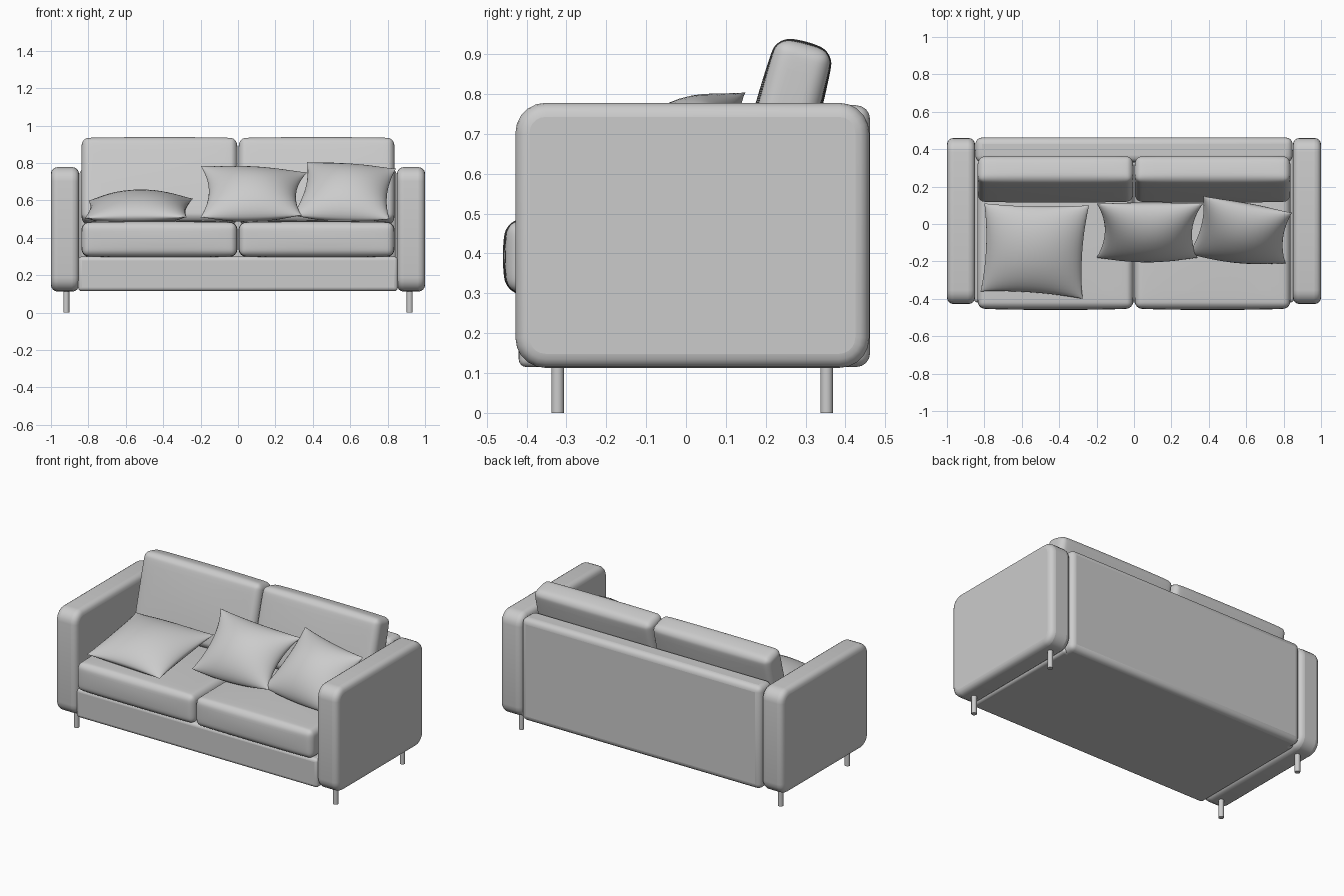
import bpy, bmesh, math
from mathutils import Vector

if "Cube" in bpy.data.objects:
    bpy.data.objects.remove(bpy.data.objects["Cube"])


def finish(name, bm, angle=50):
    bmesh.ops.recalc_face_normals(bm, faces=bm.faces)
    mesh = bpy.data.meshes.new(name)
    bm.to_mesh(mesh)
    bm.free()
    ob = bpy.data.objects.new(name, mesh)
    bpy.context.collection.objects.link(ob)
    bpy.ops.object.select_all(action='DESELECT')
    ob.select_set(True)
    bpy.context.view_layer.objects.active = ob
    bpy.ops.object.shade_smooth_by_angle(angle=math.radians(angle))
    return ob


def soft_box(name, lo, hi, r, side_r=0, puff=(0, 0, 0), tilt=0):
    """Upholstered block: optional large side-profile radius, puffed faces, rounded rims."""
    lo, hi = Vector(lo), Vector(hi)
    half = (hi - lo) / 2
    bm = bmesh.new()
    bmesh.ops.create_cube(bm, size=2)
    if any(puff):
        bmesh.ops.subdivide_edges(bm, edges=bm.edges[:], cuts=1, use_grid_fill=True)
    for v in bm.verts:
        flat = [i for i in range(3) if abs(v.co[i]) > 0.9]
        co = Vector([v.co[i] * half[i] for i in range(3)])
        if len(flat) == 1:
            co[flat[0]] += math.copysign(puff[flat[0]], co[flat[0]])
        v.co = co
    if side_r:
        along = [e for e in bm.edges
                 if abs(e.verts[0].co.x - e.verts[1].co.x) > 0.01]
        bmesh.ops.bevel(bm, geom=along, offset=side_r, segments=5, profile=0.5,
                        affect='EDGES')
    ob = finish(name, bm)
    bev = ob.modifiers.new("round", 'BEVEL')
    bev.width, bev.segments = r, 4
    bev.limit_method, bev.angle_limit = 'ANGLE', math.radians(50)
    if any(puff):
        sub = ob.modifiers.new("soft", 'SUBSURF')
        sub.levels = sub.render_levels = 2
    ob.location = (lo + hi) / 2
    ob.rotation_euler.x = tilt
    return ob


def pillow(name, bl, br, tr, tl, thick, pinch, low, n=20):
    """Scatter pillow stretched between four corners; low moves the bottom seam in (+) or out (-)."""
    bl, br, tr, tl = map(Vector, (bl, br, tr, tl))
    normal = (br - bl + tr - tl).cross(tl - bl + tr - br).normalized()
    bm = bmesh.new()
    for side in (1, -1):
        rows = []
        for j in range(n + 1):
            v0 = math.sin(math.pi / 2 * (2 * j / n - 1))
            row = []
            for i in range(n + 1):
                u0 = math.sin(math.pi / 2 * (2 * i / n - 1))
                u = u0 * (1 - pinch * (1 - v0 * v0))
                v = v0 * (1 - (low if v0 < 0 else 0.05) * (1 - u0 * u0))
                a, b = (u + 1) / 2, (v + 1) / 2
                p = bl.lerp(br, a).lerp(tl.lerp(tr, a), b)
                fat = max(0, (1 - u0 * u0) * (1 - v0 * v0)) ** 0.6
                row.append(bm.verts.new(p + normal * side * thick / 2 * fat))
            rows.append(row)
        for j in range(n):
            for i in range(n):
                bm.faces.new((rows[j][i], rows[j][i + 1],
                              rows[j + 1][i + 1], rows[j + 1][i]))
    bmesh.ops.remove_doubles(bm, verts=bm.verts[:], dist=0.0005)
    return finish(name, bm, 70)


# Frame: base, back panel
soft_box("base", (-0.855, -0.42, 0.115), (0.855, 0.40, 0.30), 0.02)
soft_box("back_panel", (-0.848, 0.33, 0.115), (0.848, 0.462, 0.772), 0.035)

for s, side in ((-1, "left"), (1, "right")):
    # Arms
    x0, x1 = sorted((s * 0.85, s * 1.0))
    soft_box(side + "_arm", (x0, -0.428, 0.113), (x1, 0.46, 0.778), 0.035, side_r=0.075)
    # Seat and back cushions
    x0, x1 = sorted((s * 0.002, s * 0.838))
    soft_box(side + "_seat_cushion", (x0, -0.455, 0.297), (x1, 0.30, 0.487), 0.045,
             puff=(0, 0.008, 0.016))
    soft_box(side + "_back_cushion", (x0, 0.163, 0.468), (x1, 0.317, 0.936), 0.045,
             puff=(0, 0.012, 0.006), tilt=-math.radians(15))
    # Legs
    for y, end in ((-0.322, "front"), (0.353, "back")):
        bm = bmesh.new()
        bmesh.ops.create_cone(bm, cap_ends=True, segments=16, radius1=0.016,
                              radius2=0.016, depth=0.13)
        leg = finish(f"{end}_{side}_leg", bm)
        leg.location = (s * 0.918, y, 0.065)

# Scatter pillows
pillow("flat_pillow", (-0.82, -0.36, 0.505), (-0.275, -0.40, 0.51),
       (-0.24, 0.10, 0.61), (-0.80, 0.11, 0.60), 0.19, 0.07, 0.06)
pillow("middle_pillow", (-0.20, -0.18, 0.51), (0.34, -0.18, 0.52),
       (0.37, 0.11, 0.75), (-0.20, 0.11, 0.785), 0.22, 0.16, -0.10)
pillow("right_pillow", (0.29, -0.16, 0.52), (0.81, -0.21, 0.50),
       (0.845, 0.06, 0.77), (0.37, 0.15, 0.805), 0.22, 0.12, -0.08)
